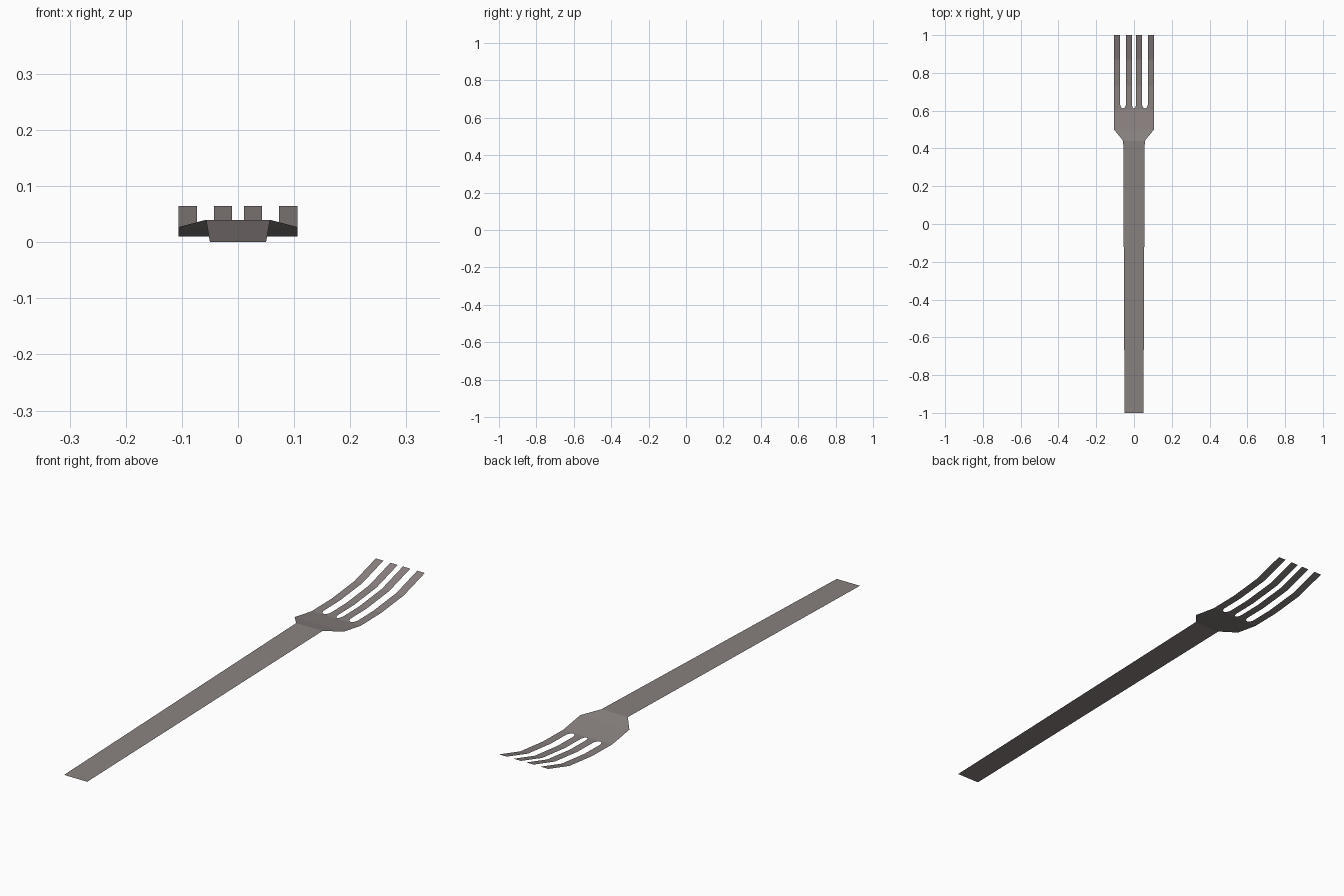
import bpy, bmesh

if "Cube" in bpy.data.objects:
    bpy.data.objects.remove(bpy.data.objects["Cube"])

# Side profile of the sheet: (y, z) bend lines
BENDS = [(-1, 0), (0.44, 0.04), (0.5, 0.027), (0.605, 0.01),
         (0.73, 0.012), (0.87, 0.027), (1, 0.065)]

steel = bpy.data.materials.new("warm grey steel")
steel.diffuse_color = (0.25, 0.222, 0.215, 1)
steel.use_nodes = True
steel.node_tree.nodes["Principled BSDF"].inputs["Base Color"].default_value = steel.diffuse_color


def height(y):
    for (y0, z0), (y1, z1) in zip(BENDS, BENDS[1:]):
        if y <= y1 + 1e-6:
            return z0 + (z1 - z0) * (y - y0) / (y1 - y0)
    return BENDS[-1][1]


def sheet(name, outline):
    """Flat outline, cut along the bend lines and bent to the profile."""
    bm = bmesh.new()
    bm.faces.new([bm.verts.new((x, y, 0)) for x, y in outline])
    for y, _ in BENDS[1:-1]:
        bmesh.ops.bisect_plane(bm, geom=bm.verts[:] + bm.edges[:] + bm.faces[:],
                               dist=1e-5, plane_co=(0, y, 0), plane_no=(0, 1, 0))
    bm.normal_update()
    for f in bm.faces:
        if f.normal.z < 0:
            f.normal_flip()
    for v in bm.verts:
        v.co.z = height(v.co.y)
    me = bpy.data.meshes.new(name)
    bm.to_mesh(me)
    bm.free()
    me.materials.append(steel)
    ob = bpy.data.objects.new(name, me)
    bpy.context.collection.objects.link(ob)
    return ob


# Handle: long strip widening slightly towards the neck
sheet("handle", [(-0.05, -1), (0.05, -1), (0.057, 0.44), (-0.057, 0.44)])

# Head: shoulders, four tines and three round-ended slots
head = [(-0.057, 0.44), (0.057, 0.44), (0.106, 0.5), (0.106, 1)]
for centre, w in ((0.058, 0.015), (0, 0.011), (-0.058, 0.015)):
    head += [(centre + w * s, y) for s, y in
             ((1, 1), (1, 0.63), (0.6, 0.616), (0, 0.611),
              (-0.6, 0.616), (-1, 0.63), (-1, 1))]
head += [(-0.106, 1), (-0.106, 0.5)]
sheet("head_with_tines", head)
